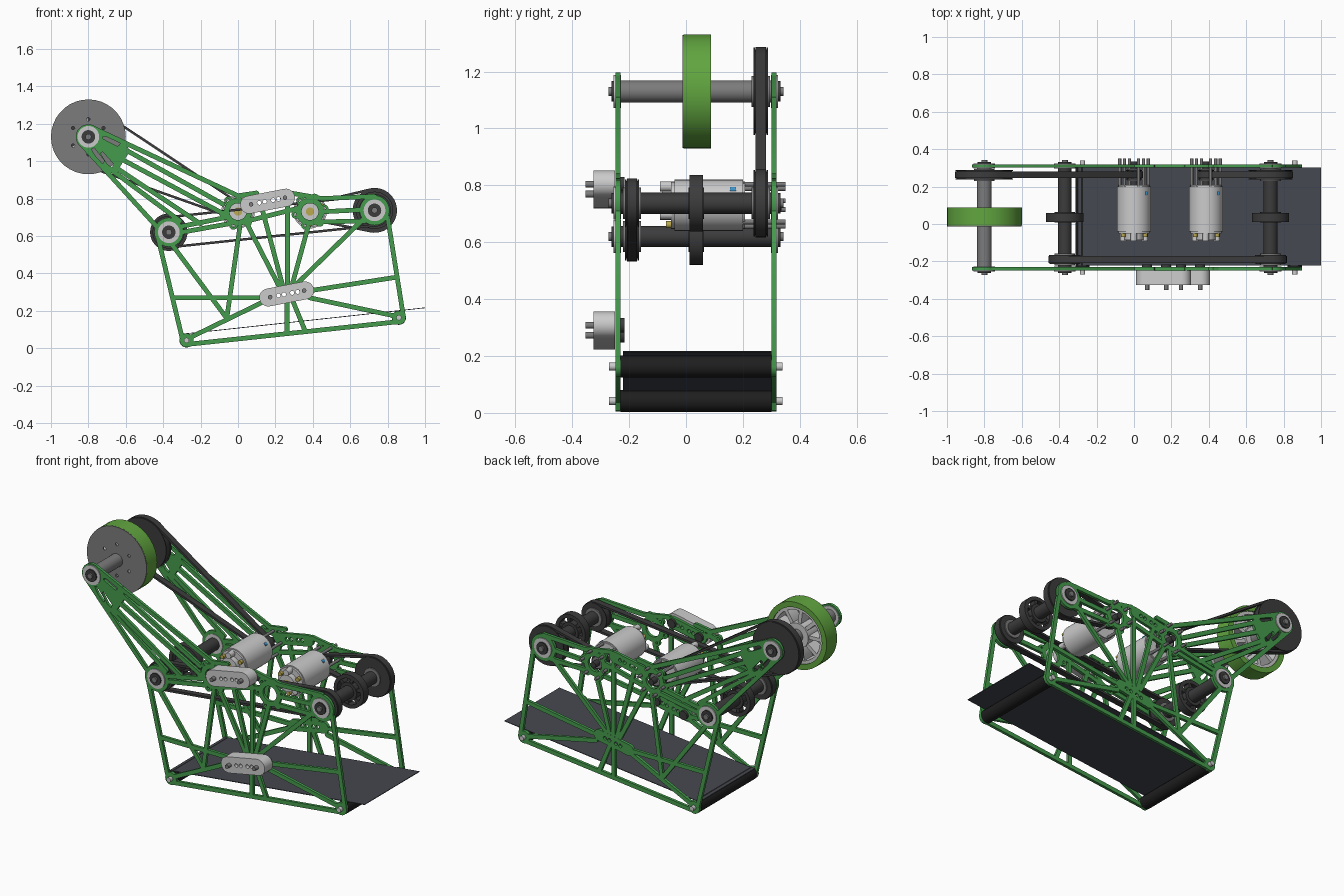
import bpy, bmesh
from math import sin, cos, pi, atan2, acos, hypot

if "Cube" in bpy.data.objects:
    bpy.data.objects.remove(bpy.data.objects["Cube"])

MATS = {}
COLS = {"green": (.06, .33, .075), "tyre": (.12, .38, .05), "dark": (.045, .045, .047),
        "black": (.013, .013, .014), "sheet": (.06, .065, .08), "grey": (.2, .2, .2),
        "light": (.55, .55, .54), "gold": (.5, .4, .08), "blue": (.05, .3, .6)}
parts = []


def mat(key):
    if key not in MATS:
        MATS[key] = bpy.data.materials.new(key)
        MATS[key].diffuse_color = (*COLS[key], 1)
    return MATS[key]


def prism(name, loops, y0, y1, col):
    """Extrude x-z outlines (the first is outer, the rest are holes) from y0 to y1."""
    cu = bpy.data.curves.new(name, 'CURVE')
    cu.dimensions, cu.fill_mode, cu.extrude = '2D', 'BOTH', abs(y1 - y0) / 2
    for lp in loops:
        s = cu.splines.new('POLY')
        s.points.add(len(lp) - 1)
        for p, (x, z) in zip(s.points, lp):
            p.co = (x, z, 0, 1)
        s.use_cyclic_u = True
    cu.materials.append(mat(col))
    ob = bpy.data.objects.new(name, cu)
    ob.location.y, ob.rotation_euler.x = (y0 + y1) / 2, pi / 2
    bpy.context.collection.objects.link(ob)
    parts.append((name, ob))


def polar(c, r, a):
    return (c[0] + r * cos(a), c[1] + r * sin(a))


def circle(c, r, n=36):
    return [polar(c, r, 2 * pi * i / n) for i in range(n)]


def wrap(p, r1, q, r2, n=8):
    """Convex loop round two circles."""
    phi = atan2(q[1] - p[1], q[0] - p[0])
    b = acos((r1 - r2) / hypot(q[0] - p[0], q[1] - p[1]))
    return ([polar(p, r1, phi + b + (2 * pi - 2 * b) * i / n) for i in range(n + 1)] +
            [polar(q, r2, phi - b + 2 * b * i / n) for i in range(n + 1)])


def disc(name, c, r, y0, y1, col, hole=0):
    prism(name, [circle(c, r)] + ([circle(c, hole)] if hole else []), y0, y1, col)


def spokes(name, c, r0, r1, w, y0, y1, col, n=6):
    for i in range(n):
        a = 2 * pi * i / n + .3
        prism(name, [wrap(polar(c, r0, a), w, polar(c, r1, a), w, 3)], y0, y1, col)


# main axes in the x-z plane
TOP, LEFT, RIGHT = (-.80, 1.13), (-.37, .62), (.73, .737)
FOOT_L, FOOT_R = (-.275, .042), (.86, .163)
MOTORS = [(0, .73), (.385, .73)]
UP, HUB = (.158, .786), (.26, .29)
TILT = .19


def strip(name, c, r, y0, y1, col):
    """Slanted round-ended block with four holes."""
    holes = [circle(polar(c, d, TILT), .011, 14) for d in (-.045, -.015 + .0, .015 + .015, .06)]
    prism(name, [wrap(polar(c, -.1, TILT), r, polar(c, .1, TILT), r, 12)] + holes, y0, y1, col)


# truss members of one side frame: x0, z0, x1, z1
BARS = [
    (-.845, 1.10, -.43, .645), (-.77, 1.175, 0, .815), (-.6, 1.06, -.08, .77),
    (-.64, 1.02, -.08, .72), (-.66, .97, -.2, .665), (-.70, .97, -.31, .68),
    (-.31, .65, -.06, .70), (-.30, .62, -.05, .665), (0, .815, .10, .83),
    (.28, .83, .45, .80), (.45, .80, .73, .812), (.05, .68, .33, .75),
    (.43, .675, .68, .68), (.46, .73, .66, .74), (-.43, .60, -.295, .04), (-.275, .02, .86, .142),
    (.885, .165, .80, .70), (-.35, .27, .14, .27), (.40, .31, .85, .38),
    (.38, .27, .85, .17), (.14, .25, -.26, .055), (-.35, .55, -.06, .16),
    (-.06, .16, .01, .65), (.265, .33, .265, .76), (.24, .33, .13, .74),
    (.22, .33, .05, .66), (.29, .34, .375, .65), (.31, .34, .67, .69),
    (.262, .26, .262, .08), (.29, .26, .36, .09)]


def side_frame(name, y):
    y0, y1 = y - .0085, y + .0085
    for a, b, c, d in BARS:
        prism(name, [wrap((a, b), .0125, (c, d), .0125, 4)], y0, y1, "green")
    # slotted gusset at the top bearing
    slots = [wrap((-.775, 1.065), .008, (-.73, 1.0), .014, 5),
             wrap((-.725, 1.04), .008, (-.68, .98), .014, 5),
             wrap((-.715, 1.125), .008, (-.645, 1.095), .014, 5)]
    prism(name, [[(-.855, 1.11), (-.80, 1.19), (-.60, 1.11), (-.58, 1.05), (-.65, .94), (-.71, .95)]]
          + slots, y0, y1, "green")
    for c, r in ((TOP, .067), (LEFT, .078), (RIGHT, .08)):
        disc(name, c, r, y0, y1, "green", .03)
    for c in (FOOT_L, FOOT_R):
        disc(name, c, .037, y0, y1, "green", .01)
    # motor rings with bolt lobes
    for c in MOTORS:
        disc(name, c, .075, y0, y1, "green", .045)
        for i in range(6):
            disc(name, polar(c, .078, i * pi / 3 + .2), .022, y0, y1, "green", .009)
    for c in (UP, HUB):
        strip(name, c, .034, y0, y1, "green")


side_frame("front_side_frame", -.2395)
side_frame("back_side_frame", .3095)

# bearings and axle ends on both outer faces
for tag, y, s in (("front", -.248, -1), ("back", .318, 1)):
    for c in (TOP, LEFT, RIGHT):
        disc(tag + "_bearings", c, .058, y - s * .02, y + s * .006, "light", .036)
        disc(tag + "_axle_caps", c, .036, y - s * .02, y + s * .014, "dark")
        disc(tag + "_axle_caps", c, .016, y, y + s * .024, "grey")
    for c in (FOOT_L, FOOT_R):
        disc(tag + "_foot_bolts", c, .014, y - s * .02, y + s * .022, "light")

# cross shafts
disc("top_shaft", TOP, .039, -.231, .301, "grey")
disc("left_shaft", LEFT, .037, -.231, .301, "dark")
disc("right_shaft", RIGHT, .037, -.231, .301, "dark")

# large wheel: face plate, tyre, spoked back
disc("wheel_tyre", TOP, .2, -.008, .088, "tyre", .168)
prism("wheel_face", [circle(TOP, .199, 48)] +
      [circle(polar(TOP, .094, i * pi / 3 + pi / 6), .009, 12) for i in range(6)], -.013, -.006, "grey")
disc("wheel_spokes", TOP, .17, -.006, .08, "light", .15)
disc("wheel_spokes", TOP, .075, -.006, .085, "light", .039)
spokes("wheel_spokes", TOP, .07, .155, .011, 0, .075, "light", 9)

# small dark grip wheels
for tag, c in (("left", LEFT), ("right", RIGHT)):
    n = tag + "_grip_wheel"
    disc(n, c, .1, .012, .06, "dark", .078)
    disc(n, c, .055, .008, .064, "dark", .036)
    spokes(n, c, .05, .083, .01, .016, .056, "dark")


# pulleys and belts
def pulley(name, c, r, y):
    disc(name, c, r - .006, y - .02, y + .02, "dark")
    for s in (-1, 1):
        disc(name, c, r, y + s * .02, y + s * .025, "dark")
        disc(name, c, min(.055, r * .8), y + s * .02, y + s * .032, "grey")


def belt(name, p, r1, q, r2, y):
    prism(name, [wrap(p, r1 + .007, q, r2 + .007, 24), wrap(p, r1 - .006, q, r2 - .006, 24)],
          y - .018, y + .018, "dark")


for name, p, r1, q, r2, y in (("top_drive", TOP, .15, MOTORS[0], .04, .263),
                              ("right_drive", RIGHT, .113, MOTORS[1], .04, .263),
                              ("link_drive", LEFT, .08, RIGHT, .08, -.19)):
    pulley(name + "_pulley_a", p, r1 + .004, y)
    pulley(name + "_pulley_b", q, r2 + .004, y)
    belt(name + "_belt", p, r1, q, r2, y)

# motors
for i, c in enumerate(MOTORS):
    n = f"motor_{i + 1}"
    disc(n + "_body", c, .09, -.04, .2, "light")
    disc(n + "_body", c, .083, -.052, .208, "light")
    disc(n + "_end_cap", c, .05, -.085, -.05, "light", .022)
    disc(n + "_bushing", c, .022, -.08, -.05, "gold")
    for k in range(3):
        a = polar(c, .066, k * 2 * pi / 3 - .5)
        disc(n + "_terminals", a, .018, -.092, -.05, "light")
        disc(n + "_terminals", polar(c, .068, k * 2 * pi / 3 + .5), .012, -.07, -.05, "gold")
    disc(n + "_output_shaft", c, .018, .2, .335, "dark")
    disc(n + "_label_dot", polar(c, .083, .7), .011, .155, .175, "blue")
    for k in range(6):
        disc(n + "_bolts", polar(c, .078, k * pi / 3 + .2), .0085, .2, .35, "grey")

# grey mounting blocks with pins on the front face
for n, c in (("upper_mount", UP), ("lower_mount", HUB)):
    strip(n + "_block", c, .048, -.325, -.249, "light")
    for d in (-.09, .095):
        p = polar(c, d, TILT)
        disc(n + "_pins", p, .012, -.354, -.3, "grey")
        disc(n + "_knobs", p, .026, -.231, -.216, "dark")

# foot rollers and sloping sheet
for n, c in (("left_roller", FOOT_L), ("right_roller", FOOT_R)):
    disc(n, c, .038, -.23, .301, "black")
prism("sloping_sheet", [[(-.30, .073), (1.0, .214), (1.0, .218), (-.30, .077)]], -.222, .301, "sheet")

# convert to clean meshes, then join pieces that share a name
bpy.ops.object.select_all(action='DESELECT')
for _, ob in parts:
    ob.select_set(True)
bpy.context.view_layer.objects.active = parts[0][1]
bpy.ops.object.convert(target='MESH')
groups = {}
for name, ob in parts:
    bm = bmesh.new()
    bm.from_mesh(ob.data)
    bmesh.ops.remove_doubles(bm, verts=bm.verts, dist=1e-5)
    bmesh.ops.recalc_face_normals(bm, faces=bm.faces)
    bm.to_mesh(ob.data)
    bm.free()
    groups.setdefault(name, []).append(ob)
for name, obs in groups.items():
    bpy.ops.object.select_all(action='DESELECT')
    for ob in obs:
        ob.select_set(True)
    bpy.context.view_layer.objects.active = obs[0]
    if len(obs) > 1:
        bpy.ops.object.join()
    obs[0].name = name
    bpy.ops.object.transform_apply(location=True, rotation=True, scale=True)
    bpy.ops.object.shade_smooth_by_angle()

for m in bpy.data.materials:
    if m.users and not m.is_grease_pencil:
        m.use_nodes = True
        m.node_tree.nodes["Principled BSDF"].inputs["Base Color"].default_value = m.diffuse_color
